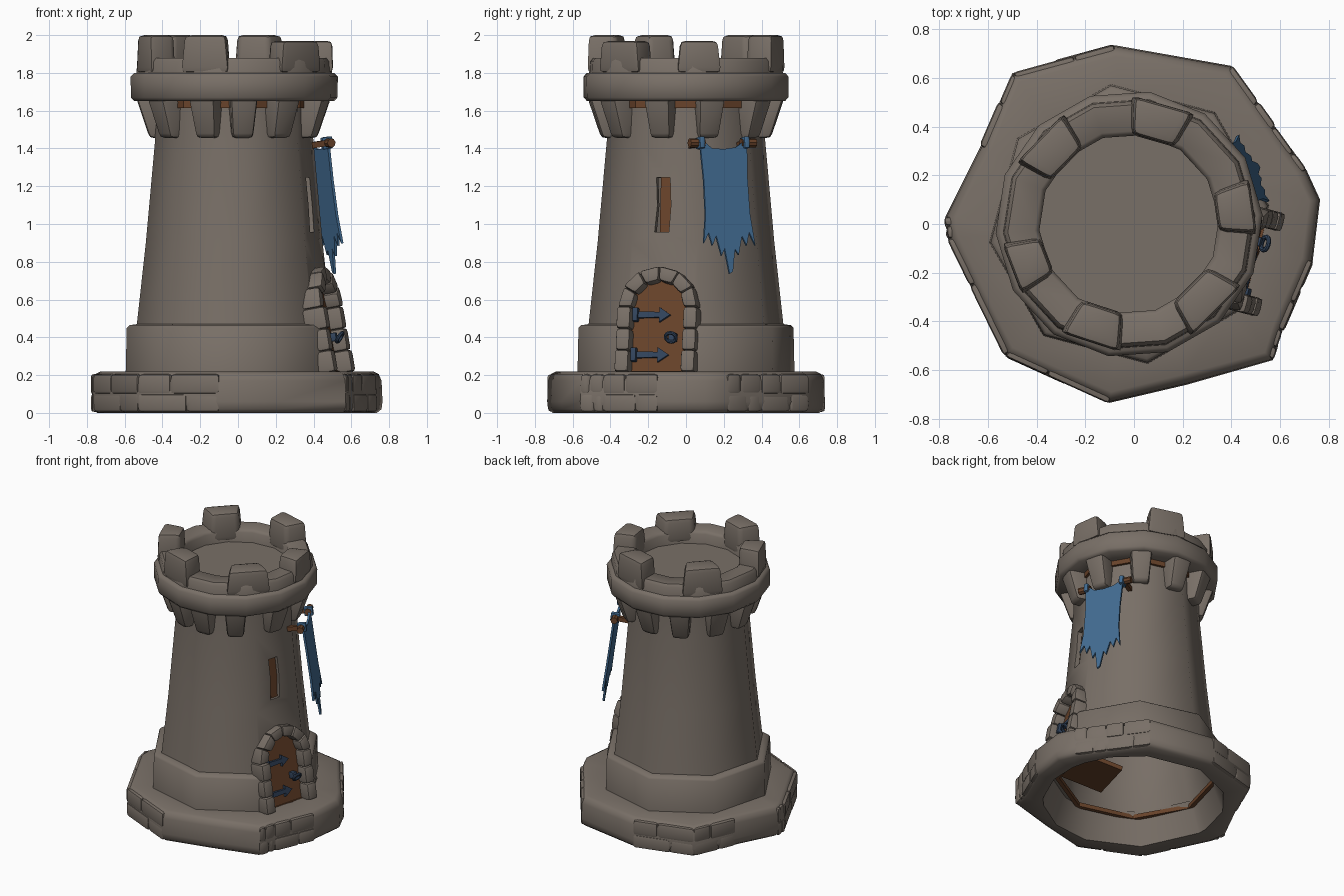
import bpy, bmesh, math, random
from mathutils import Matrix, Vector

random.seed(4)
cube = bpy.data.objects.get("Cube")
if cube:
    bpy.data.objects.remove(cube, do_unlink=True)


def material(name, rgb):
    m = bpy.data.materials.new(name)
    m.use_nodes = True
    m.diffuse_color = (*rgb, 1)
    m.node_tree.nodes["Principled BSDF"].inputs["Base Color"].default_value = (*rgb, 1)
    return m


STONE = material("warm grey stone", (0.19, 0.16, 0.135))
WOOD = material("brown wood", (0.14, 0.056, 0.023))
CLOTH = material("blue cloth", (0.055, 0.15, 0.29))
IRON = material("dark blue iron", (0.032, 0.058, 0.108))
AXIS = Matrix.Translation((-0.02, 0, 0))


def smooth(ob, angle):
    bpy.ops.object.select_all(action='DESELECT')
    ob.select_set(True)
    bpy.context.view_layer.objects.active = ob
    bpy.ops.object.shade_smooth_by_angle(angle=math.radians(angle))


def finish(bm, name, mat, bevel=0, angle=40, matrix=None):
    bmesh.ops.recalc_face_normals(bm, faces=bm.faces)
    if bevel:
        bmesh.ops.bevel(bm, geom=bm.edges[:], offset=bevel, segments=2,
                        profile=0.6, affect='EDGES', clamp_overlap=True)
    if matrix:
        bm.transform(matrix)
    mesh = bpy.data.meshes.new(name)
    bm.to_mesh(mesh)
    bm.free()
    mesh.materials.append(mat)
    ob = bpy.data.objects.new(name, mesh)
    bpy.context.collection.objects.link(ob)
    smooth(ob, angle)
    return ob


def polar(r, deg, z=0):
    a = math.radians(deg)
    return Vector((r * math.cos(a), r * math.sin(a), z))


def sweep(name, sections, mat, angle=40, matrix=None):
    """Ring shaped skin through closed cross-sections."""
    bm = bmesh.new()
    rings = [[bm.verts.new(p) for p in section] for section in sections]
    n = len(sections[0])
    for i, a in enumerate(rings):
        b = rings[(i + 1) % len(rings)]
        for j in range(n):
            k = (j + 1) % n
            bm.faces.new((a[j], b[j], b[k], a[k]))
    return finish(bm, name, mat, angle=angle, matrix=matrix)


def lathe(name, profile, sides, turn, mat, angle=40):
    """Closed profile of (radius, z) turned round the tower axis."""
    sections = [[polar(r, turn + 360 * i / sides, z) for r, z in profile] for i in range(sides)]
    return sweep(name, sections, mat, angle, AXIS)


def prism(name, outline, w0, w1, mat, matrix, bevel=0):
    """Flat outline extruded from w0 to w1 in a local frame."""
    bm = bmesh.new()
    lo = [bm.verts.new((u, v, w0)) for u, v in outline]
    hi = [bm.verts.new((u, v, w1)) for u, v in outline]
    bm.faces.new(lo)
    bm.faces.new(hi)
    for i in range(len(lo)):
        k = (i + 1) % len(lo)
        bm.faces.new((lo[i], lo[k], hi[k], hi[i]))
    return finish(bm, name, mat, bevel, matrix=matrix)


def block(name, bottom, top, bevel, matrix=None):
    """Six sided stone from four bottom and four top corners."""
    bm = bmesh.new()
    lo, hi = ([bm.verts.new(p) for p in ring] for ring in (bottom, top))
    bm.faces.new(lo)
    bm.faces.new(hi)
    for i in range(4):
        k = (i + 1) % 4
        bm.faces.new((lo[i], lo[k], hi[k], hi[i]))
    return finish(bm, name, STONE, bevel, angle=50, matrix=matrix)


def wall_frame(origin, facing, lean):
    """u runs along the wall, v up it, w out of it."""
    s, c = math.sin(math.radians(facing)), math.cos(math.radians(facing))
    basis = Matrix(((-s, 0, c, 0), (c, 0, s, 0), (0, 1, 0, 0), (0, 0, 0, 1)))
    return Matrix.Translation(origin) @ basis @ Matrix.Rotation(math.radians(-lean), 4, 'X')


def rect(u0, u1, v0, v1):
    return [(u0, v0), (u1, v0), (u1, v1), (u0, v1)]


# Foundation: one irregular rounded ring
corners = [Vector((x, y, 0)) for x, y in (
    (.765, .1), (.71, .22), (.58, .4), (.4, .65), (-.08, .735), (-.5, .62), (-.63, .32),
    (-.775, .03), (-.765, -.06), (-.53, -.54), (-.1, -.735), (.22, -.66), (.57, -.56),
    (.61, -.44), (.735, -.15))]
sections = []
for p in corners:
    d, r = p.normalized(), p.length
    profile = [(.61, 0), (r - .03, 0), (r - .005, .02), (r, .06), (r - .005, .17),
               (r - .02, .205), (r - .045, .218), (.53, .218)]
    sections.append([d * radius + Vector((0, 0, z)) for radius, z in profile])
sweep("foundation", sections, STONE, 55)

# Rounded stones in two courses, slightly proud of the foundation
for i in (1, 2, 4, 5, 7, 8, 9, 12, 13):
    p, q = corners[i], corners[(i + 1) % len(corners)]
    for z0, z1, split in ((.005, .1, .6), (.1, .205, .4)):
        for a, b in ((0, split), (split, 1)):
            grow = random.uniform(1.0, 1.01)
            s, t = p.lerp(q, a), p.lerp(q, b)
            plan = [s * .92, s * grow, t * grow, t * .92]
            block("foundation_stone", [v + Vector((0, 0, z0)) for v in plan],
                  [v + Vector((0, 0, z1)) for v in plan], .02)

# Hollow eight sided tower with a stepped plinth
tower = lathe("tower_body", [(.58, .19), (.574, .45), (.56, .464), (.52, .47), (.472, .9),
                             (.422, 1.45), (.42, 1.68), (.37, 1.68), (.455, .47), (.53, .19)],
              8, 7.5, STONE, angle=47)
lathe("floor_trim", [(.545, .17), (.545, .2), (.515, .2), (.515, .17)], 8, 7.5, WOOD)
lathe("beam_trim", [(.4, 1.615), (.44, 1.615), (.44, 1.66), (.4, 1.66)], 8, 7.5, WOOD)

# Crown band, parapet and roof deck
lathe("crown_band", [(.4, 1.65), (.53, 1.65), (.548, 1.67), (.55, 1.78), (.53, 1.8),
                     (.4, 1.8)], 14, 4, STONE, 50)
lathe("parapet", [(.38, 1.7), (.52, 1.78), (.515, 1.86), (.5, 1.88), (.39, 1.88),
                  (.37, 1.86)], 14, 4, STONE, 50)
prism("roof_deck", [polar(.42, 360 * i / 14)[:2] for i in range(14)], 1.7, 1.785, STONE, AXIS)

# Battlements: centre angle, half width and top height
for mid, half, top in ((-108, 14, 2), (-45, 16, 1.97), (8, 12.5, 1.97),
                       (74, 14.5, 2), (136, 15, 2), (201, 12, 2)):
    def plan(z, shrink):
        h = half - shrink
        return [polar(r, mid + s * h, z) for r, s in
                ((.37 + shrink / 500, -1), (.527 - shrink / 300, -1),
                 (.527 - shrink / 300, 1), (.37 + shrink / 500, 1))]
    block("merlon", plan(1.8, -1), plan(top, 1), .03, AXIS)

# Corbels under the crown
for a in (-145, -110, -84, -55, -18, 16, 54, 88, 118, 150, 180):
    turn = AXIS @ Matrix.Rotation(math.radians(a), 4, 'Z')

    def plan(z, out, half):
        return [(.35, -half, z), (out, -half, z), (out, half, z), (.35, half, z)]
    block("corbel", plan(1.455, .448, .055), plan(1.67, .52, .073), .026, turn)

# Doorway and arrow slit openings
DOOR = wall_frame((.508, -.155, .21), -15, 10)
SLIT = wall_frame((.41, -.13, .96), -15, 5)
SPRING = 0.35
door_shape = [(-.165, 0), (.165, 0)] + [
    (.165 * math.cos(math.pi * i / 10), SPRING + .165 * math.sin(math.pi * i / 10))
    for i in range(11)]
slit_shape = [(-.042, 0), (.036, 0), (.044, .14), (.036, .29), (-.038, .29), (-.03, .14)]
for shape, matrix in ((door_shape, DOOR), (slit_shape, SLIT)):
    cutter = prism("opening_cutter", shape, -.22, .3, STONE, matrix)
    mod = tower.modifiers.new("opening", 'BOOLEAN')
    mod.operation = 'DIFFERENCE'
    mod.solver = 'EXACT'
    mod.object = cutter
    bpy.context.view_layer.objects.active = tower
    bpy.ops.object.modifier_apply(modifier=mod.name)
    bpy.data.objects.remove(cutter, do_unlink=True)
smooth(tower, 47)
prism("slit_backing", rect(-.02, .07, -.03, .32), -.075, -.04, WOOD, SLIT)

# Door leaf set back inside the opening
LEAF = DOOR @ Matrix.Translation((0, 0, -.022))
prism("door_leaf", door_shape, -.08, .005, WOOD, LEAF)
prism("door_step", rect(-.165, .165, -.02, .012), -.36, .015, WOOD, LEAF)

# Stone surround: three jamb stones each side, then a ring of arch stones
IN, OUT = .142, .22
pieces = []
for s in (-1, 1):
    for k in range(3):
        v0, v1 = SPRING * k / 3, SPRING * (k + 1) / 3
        pieces.append([(s * IN, v0), (s * OUT, v0), (s * OUT, v1), (s * IN, v1)])
for k in range(6):
    a, b = polar(1, 30 * k), polar(1, 30 * (k + 1))
    pieces.append([(p.x * r, SPRING + p.y * r) for p, r in ((a, IN), (a, OUT), (b, OUT), (b, IN))])
for shape in pieces:
    prism("door_surround_stone", shape, -.07, .058 + random.uniform(-.008, .01), STONE, DOOR, .02)

# Iron hinges with arrow tips, and a ring handle
for v in (.1, .315):
    strap = [(-.14, -.018), (.0, -.014), (.0, -.04), (.06, 0), (.0, .04), (.0, .014), (-.14, .018)]
    prism("hinge_strap", [(u, v + h) for u, h in strap], .003, .026, IRON, LEAF)
    prism("hinge_pin", rect(-.145, -.115, v - .037, v + .037), .003, .042, IRON, LEAF, .006)
prism("handle_plate", rect(.062, .1, .17, .215), .003, .05, IRON, LEAF, .006)
bpy.ops.mesh.primitive_torus_add(major_radius=.028, minor_radius=.01,
                                 major_segments=16, minor_segments=8)
ring = bpy.context.object
ring.name = "handle_ring"
ring.matrix_world = LEAF @ Matrix.Translation((.08, .185, .065)) @ Matrix.Rotation(.7, 4, 'X')
ring.data.materials.append(IRON)
smooth(ring, 40)

# Ragged banner hung between two wooden pegs
BANNER = wall_frame((.418, .195, 1.43), 25, 8)
half_cloth = [(.0, -.035), (.07, -.025), (.11, .0), (.138, .028), (.128, -.2), (.13, -.38),
              (.15, -.55), (.118, -.48), (.1, -.55), (.075, -.5), (.05, -.6), (.03, -.57),
              (.01, -.69)]
cloth = half_cloth + [(-u, v + random.uniform(-.012, .012)) for u, v in half_cloth[:0:-1]]
prism("banner_cloth", cloth, -.004, .01, CLOTH, BANNER)
for s in (-1, 1):
    bm = bmesh.new()
    bmesh.ops.create_cone(bm, cap_ends=True, segments=8, radius1=.024, radius2=.024, depth=.085)
    finish(bm, "banner_peg", WOOD, matrix=BANNER @ Matrix.Translation((s * .15, 0, -.005))
           @ Matrix.Rotation(math.pi / 2, 4, 'Y'))
    prism("peg_bracket", rect(s * .14 - .014, s * .14 + .014, -.016, .016), -.1, -.01, WOOD, BANNER)
    prism("banner_tie", rect(s * .13 - .016, s * .13 + .016, -.032, .032), -.034, .028,
          CLOTH, BANNER, .01)
